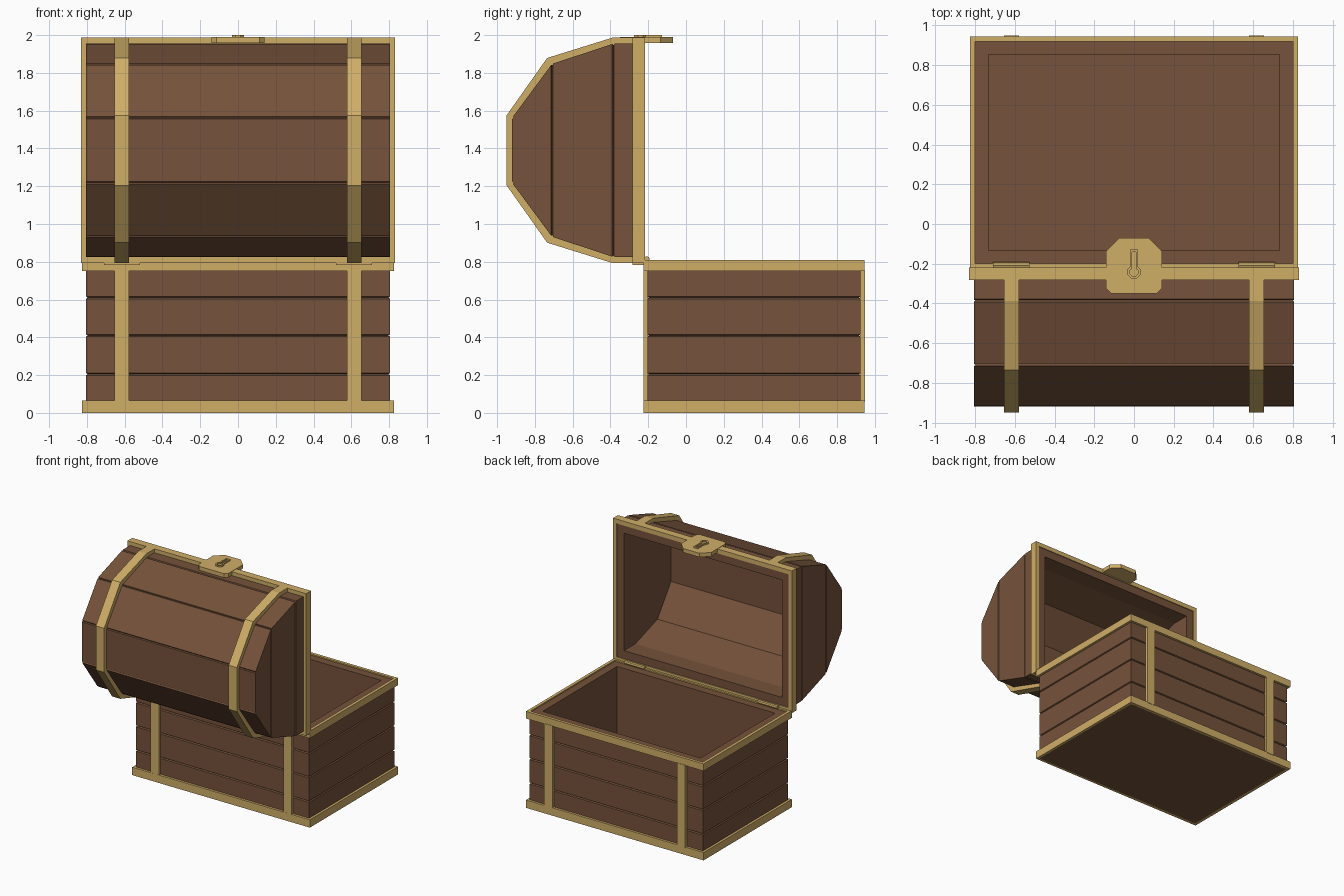
import bpy, bmesh, math
from mathutils import Vector

if "Cube" in bpy.data.objects:
    bpy.data.objects.remove(bpy.data.objects["Cube"])


def material(name, rgb):
    m = bpy.data.materials.new(name)
    m.diffuse_color = (*rgb, 1)
    m.use_nodes = True
    m.node_tree.nodes["Principled BSDF"].inputs["Base Color"].default_value = m.diffuse_color
    return m


WOOD = material("brown wood", (0.180, 0.085, 0.043))
BRASS = material("brass", (0.630, 0.425, 0.137))


def loft(name, loops, mat, closed=False):
    """Skin matching loops of 3D points; cap the ends or close into a ring."""
    bm = bmesh.new()
    rings = [[bm.verts.new(p) for p in lp] for lp in loops]
    n = len(rings[0])
    pairs = list(zip(rings, rings[1:]))
    if closed:
        pairs.append((rings[-1], rings[0]))
    else:
        bm.faces.new(rings[0])
        bm.faces.new(rings[-1])
    for a, b in pairs:
        for i in range(n):
            j = (i + 1) % n
            bm.faces.new((a[i], a[j], b[j], b[i]))
    bmesh.ops.recalc_face_normals(bm, faces=bm.faces)
    me = bpy.data.meshes.new(name)
    bm.to_mesh(me)
    bm.free()
    me.materials.append(mat)
    ob = bpy.data.objects.new(name, me)
    bpy.context.collection.objects.link(ob)
    return ob


def put(pts, axis, level):
    """Place 2D points in the plane across the given axis."""
    out = []
    for u, v in pts:
        c = [u, v]
        c.insert(axis, level)
        out.append(tuple(c))
    return out


def prism(name, pts, axis, a, b, mat):
    return loft(name, [put(pts, axis, a), put(pts, axis, b)], mat)


def frame(name, outer, inner, axis, a, b, mat):
    return loft(name, [put(outer, axis, a), put(outer, axis, b),
                       put(inner, axis, b), put(inner, axis, a)], mat, True)


def rect(hu, hv, cv):
    return [(-hu, cv - hv), (hu, cv - hv), (hu, cv + hv), (-hu, cv + hv)]


def box(name, x, y, z, mat):
    return prism(name, [(x[0], y[0]), (x[1], y[0]), (x[1], y[1]), (x[0], y[1])], 2, z[0], z[1], mat)


CY, CZ = 0.36, 1.39          # centre of the base in y, centre of the lid in z
HX, HY = 0.805, 0.565        # wood half sizes

# ---- base: hollow plank box with grooves between planks ----
levels = [(0, 0)]
for z in (0.205, 0.41, 0.61):
    levels += [(z - 0.006, 0), (z, 0.01), (z + 0.006, 0)]
levels += [(0.80, 0), (0.80, 0.072), (0.07, 0.072)]
loft("base_box", [put(rect(HX - i, HY - i, CY), 2, z) for z, i in levels], WOOD)

# ---- base trim ----
for nm, a, b in (("bottom_trim", -0.0, 0.066), ("top_trim", 0.75, 0.81)):
    frame(nm, rect(0.825, 0.585, CY), rect(0.800, 0.56, CY), 2, a, b, BRASS)
for side, y in (("front", (-0.224, -0.2)), ("back", (0.92, 0.948))):
    for s in (-1, 1):
        box(f"{side}_base_band", sorted((s * 0.578, s * 0.655)), y, (0.06, 0.755), BRASS)


# ---- lid profile in (y, z), opening towards +y ----
def arch(half):
    return [(y, CZ + h) for y, h in half] + [(y, CZ - h) for y, h in reversed(half)]


def notched(pts, w=0.007, d=0.009):
    """Cut a small groove at every inner corner of the profile."""
    out = [pts[0]]
    for a, p, b in zip(pts, pts[1:], pts[2:]):
        a, p, b = Vector(a), Vector(p), Vector(b)
        da, db = (a - p).normalized(), (b - p).normalized()
        inward = (Vector((-0.22, CZ)) - p).normalized()
        out += [tuple(p + da * w), tuple(p + inward * d), tuple(p + db * w)]
    return out + [pts[-1]]


outer = arch([(-0.225, 0.565), (-0.385, 0.565), (-0.71, 0.457), (-0.92, 0.173)])
inner = arch([(-0.20, 0.493), (-0.375, 0.493), (-0.668, 0.398), (-0.848, 0.15)])
lid = prism("lid_shell", notched(outer), 0, -HX, HX, WOOD)

# grooves on the lid end panels
bm = bmesh.new()
bm.from_mesh(lid.data)
for y0 in (-0.71, -0.385):
    for dy in (-0.006, 0, 0.006):
        caps = [f for f in bm.faces if abs(f.normal.x) > 0.9]
        geom = caps + list({e for f in caps for e in f.edges}) + list({v for f in caps for v in f.verts})
        bmesh.ops.bisect_plane(bm, geom=geom, plane_co=(0, y0 + dy, 0), plane_no=(0, 1, 0))
for v in bm.verts:
    if min(abs(v.co.y + 0.71), abs(v.co.y + 0.385)) < 0.0005:
        v.co.x *= 1 - 0.009 / HX
bmesh.ops.triangulate(bm, faces=[f for f in bm.faces if len(f.verts) > 4])
bmesh.ops.recalc_face_normals(bm, faces=bm.faces)
bm.to_mesh(lid.data)
bm.free()

# hollow the lid
cutter = prism("lid_cutter", inner, 0, -0.733, 0.733, WOOD)
cutter.hide_render = True
cutter.hide_viewport = False
mod = lid.modifiers.new("hollow", 'BOOLEAN')
mod.operation = 'DIFFERENCE'
mod.solver = 'EXACT'
mod.object = cutter
cutter.display_type = 'WIRE'

# ---- lid trim and bands ----
frame("lid_trim", rect(0.83, 0.597, CZ), rect(0.800, 0.56, CZ), 1, -0.282, -0.218, BRASS)
band_out = arch([(-0.27, 0.597), (-0.388, 0.597), (-0.735, 0.489), (-0.95, 0.185)])
band_in = arch([(-0.27, 0.555), (-0.383, 0.555), (-0.702, 0.45), (-0.91, 0.17)])
for s in (-1, 1):
    prism("lid_band", band_out + band_in[::-1], 0, s * 0.578, s * 0.655, BRASS)

# ---- hinges: leaf under the lid edge plus a knuckle ----
for s in (-1, 1):
    box("hinge_leaf", sorted((s * 0.52, s * 0.71)), (-0.282, -0.215), (0.783, 0.797), BRASS)
    ring = [(-0.208 + 0.016 * math.cos(k * math.pi / 4), 0.813 + 0.016 * math.sin(k * math.pi / 4))
            for k in range(8)]
    prism("hinge_knuckle", ring, 0, s * 0.525, s * 0.71, BRASS)

# ---- lock plate with a raised keyhole rim ----
half = [(0.115, -0.35), (0.14, -0.325), (0.14, -0.135), (0.075, -0.07)]
prism("lock_plate", half + [(-x, y) for x, y in reversed(half)], 2, 1.957, 1.99, BRASS)


def keyhole(r, w, top):
    right = [(r * math.sin(a), -0.242 - r * math.cos(a))
             for a in (math.pi * k / 8 for k in (1, 3, 5))]
    right += [(w, -0.242 + r * 0.8), (w, top)]
    return right + [(-x, y) for x, y in reversed(right)]


frame("keyhole_rim", keyhole(0.035, 0.02, -0.128), keyhole(0.022, 0.009, -0.14), 2, 1.985, 2.0, BRASS)
